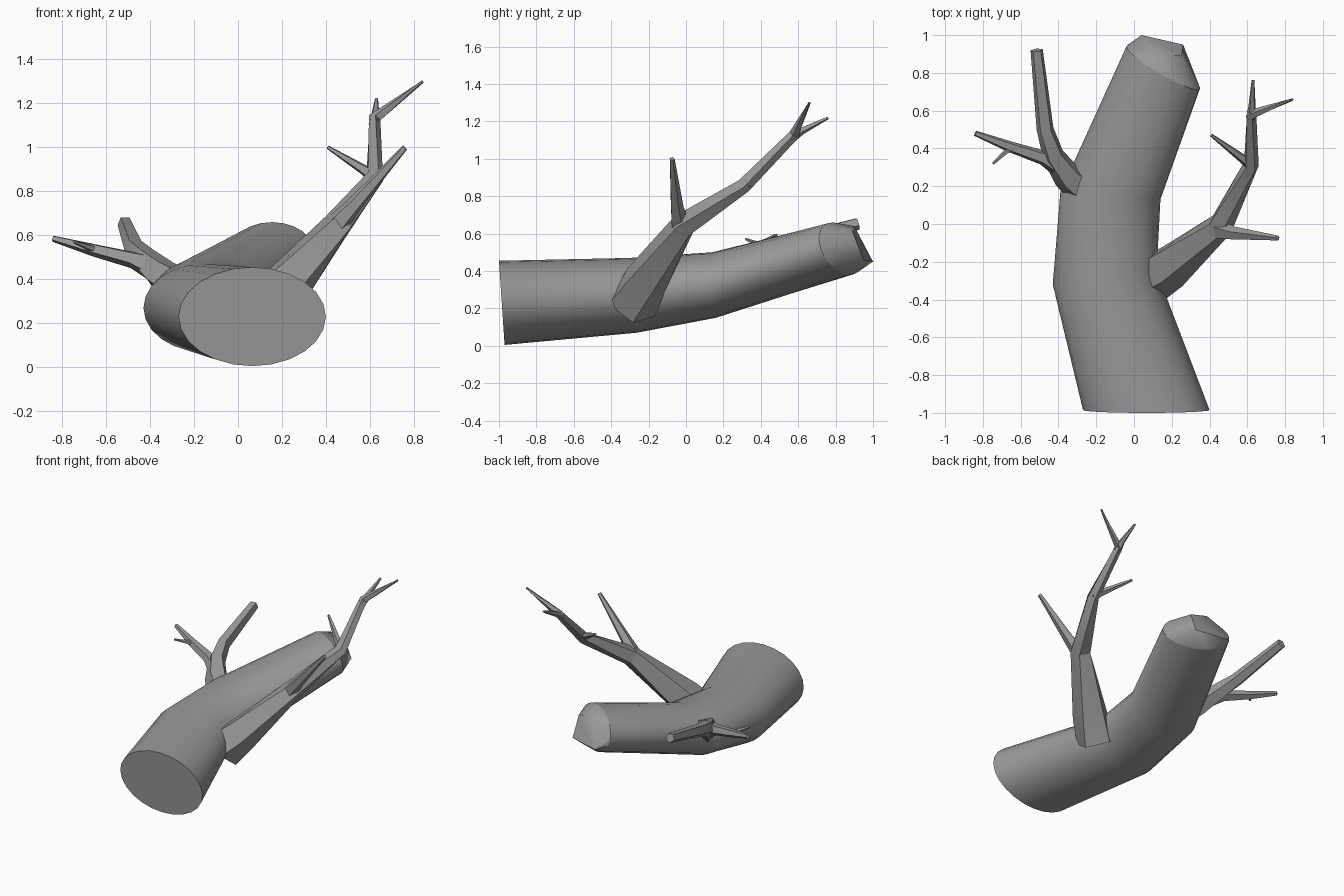
import bpy, bmesh, math
from mathutils import Vector

cube = bpy.data.objects.get("Cube")
if cube:
    bpy.data.objects.remove(cube)

bark = bpy.data.materials.new("grey_bark")
bark.use_nodes = True
GREY = (0.32, 0.32, 0.32, 1)
bark.diffuse_color = GREY
bark.node_tree.nodes["Principled BSDF"].inputs["Base Color"].default_value = GREY


def finish(bm, name, angle):
    bmesh.ops.recalc_face_normals(bm, faces=bm.faces)
    mesh = bpy.data.meshes.new(name)
    bm.to_mesh(mesh)
    bm.free()
    mesh.materials.append(bark)
    obj = bpy.data.objects.new(name, mesh)
    bpy.context.collection.objects.link(obj)
    bpy.ops.object.select_all(action='DESELECT')
    obj.select_set(True)
    bpy.context.view_layer.objects.active = obj
    bpy.ops.object.shade_smooth_by_angle(angle=math.radians(angle))
    return obj


def ellipse(centre, wide, high, sides):
    """Points around an ellipse with the given half axes."""
    c, w, h = Vector(centre), Vector(wide), Vector(high)
    turns = [math.tau * i / sides for i in range(sides)]
    return [c + w * math.cos(t) + h * math.sin(t) for t in turns]


def loft(name, rings, angle):
    """Skin a row of equal rings and close both ends."""
    bm = bmesh.new()
    rows = [[bm.verts.new(p) for p in ring] for ring in rings]
    n = len(rows[0])
    for a, b in zip(rows, rows[1:]):
        for i in range(n):
            j = (i + 1) % n
            bm.faces.new((a[i], a[j], b[j], b[i]))
    bm.faces.new(rows[0])
    bm.faces.new(rows[-1])
    return finish(bm, name, angle)


def branch(name, path, sides=5):
    """Tapered limb through (x, y, z, radius) stations."""
    pts = [Vector(p[:3]) for p in path]
    rings = []
    for i, p in enumerate(pts):
        along = (pts[min(i + 1, len(pts) - 1)] - pts[max(i - 1, 0)]).normalized()
        side = along.cross(Vector((0.3, 0.2, 1))).normalized()
        r = path[i][3]
        rings.append(ellipse(p, side * r, side.cross(along) * r, sides))
    return loft(name, rings, 25)


# Bent trunk, thinner towards the raised rear
trunk_rings = [
    ellipse((0.065, -0.985, 0.23), (0.335, 0, 0), (0, -0.015, 0.225), 24),
    ellipse((-0.155, -0.285, 0.27), (0.275, 0.035, 0), (0, -0.02, 0.2), 24),
    ellipse((-0.125, 0.15, 0.325), (0.265, -0.02, 0), (0, -0.01, 0.175), 24),
    ellipse((0.155, 0.83, 0.52), (0.195, -0.11, 0), (0, -0.045, 0.14), 24),
]
loft("trunk", trunk_rings, 40)

# Broken, faceted stump end
bm = bmesh.new()
splinters = [(0.04, 1.0, 0.45), (0.26, 0.95, 0.46), (0.12, 0.9, 0.64), (0.25, 0.89, 0.61)]
for p in trunk_rings[-1] + [Vector(s) for s in splinters]:
    bm.verts.new(p)
bmesh.ops.convex_hull(bm, input=bm.verts)
finish(bm, "broken_end", 25)

# Tall limb on the left with its twigs
branch("left_limb", [(0.08, -0.29, 0.22, 0.14), (0.18, -0.23, 0.33, 0.125),
                     (0.455, -0.01, 0.645, 0.07), (0.62, 0.31, 0.86, 0.042),
                     (0.62, 0.58, 1.13, 0.03), (0.84, 0.66, 1.3, 0.007)])
branch("left_front_twig", [(0.44, -0.03, 0.64, 0.055), (0.53, -0.05, 0.74, 0.037),
                           (0.76, -0.075, 1.0, 0.014)])
branch("left_inner_twig", [(0.63, 0.31, 0.86, 0.035), (0.57, 0.35, 0.9, 0.024),
                           (0.41, 0.47, 1.0, 0.009)])
branch("left_top_twig", [(0.62, 0.56, 1.11, 0.028), (0.625, 0.62, 1.15, 0.02),
                         (0.63, 0.76, 1.22, 0.008)])

# Forked limb on the right
branch("right_limb", [(-0.29, 0.2, 0.38, 0.09), (-0.35, 0.25, 0.42, 0.08),
                      (-0.425, 0.36, 0.49, 0.06), (-0.47, 0.5, 0.54, 0.047),
                      (-0.515, 0.92, 0.655, 0.034)])
branch("right_side_twig", [(-0.4, 0.31, 0.46, 0.06), (-0.48, 0.35, 0.49, 0.04),
                           (-0.66, 0.41, 0.535, 0.03), (-0.84, 0.48, 0.585, 0.015)])
branch("right_small_twig", [(-0.64, 0.41, 0.53, 0.02), (-0.68, 0.38, 0.545, 0.014),
                            (-0.745, 0.32, 0.57, 0.007)])
